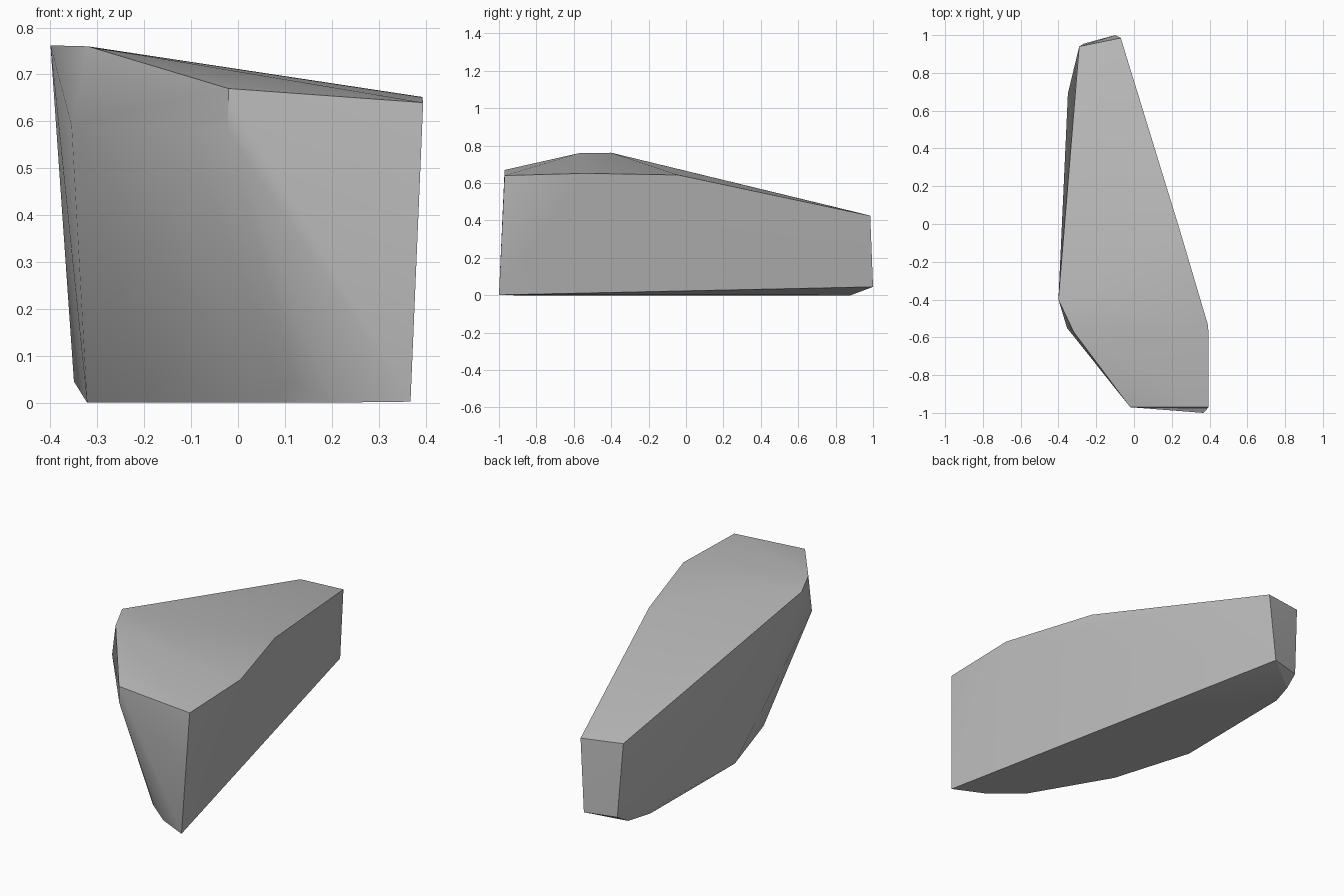
import bpy, bmesh, math

cube = bpy.data.objects.get("Cube")
if cube:
    bpy.data.objects.remove(cube, do_unlink=True)

# Plain stone colour
stone = bpy.data.materials.new("stone_grey")
stone.use_nodes = True
colour = (0.5, 0.5, 0.5, 1)
stone.diffuse_color = colour
stone.node_tree.nodes["Principled BSDF"].inputs["Base Color"].default_value = colour

# Corners of the convex rock, ring by ring
crown = [(-0.02, -0.97, 0.67), (0.395, -0.97, 0.64), (0.393, -0.54, 0.652),
         (0.245, -0.04, 0.643), (-0.07, 0.985, 0.425), (-0.29, 0.94, 0.437),
         (-0.40, -0.40, 0.762), (-0.32, -0.57, 0.76)]
shoulder = [(-0.355, -0.55, 0.59), (-0.022, -0.965, 0.58)]
skirt = [(-0.10, 1.0, 0.045), (-0.265, 0.955, 0.045),
         (-0.35, 0.69, 0.045), (0.12, -0.88, 0.04)]
foot = [(0.368, -1.0, 0.002), (0.205, -0.92, 0), (0.05, -0.79, 0),
        (-0.19, -0.38, 0), (-0.322, 0.05, 0), (-0.315, 0.75, 0),
        (-0.275, 0.88, 0)]

# Rock body: hull of the rings
bm = bmesh.new()
for point in crown + shoulder + skirt + foot:
    bm.verts.new(point)
hull = bmesh.ops.convex_hull(bm, input=bm.verts[:])
loose = {v for v in hull["geom_interior"] if isinstance(v, bmesh.types.BMVert)}
bmesh.ops.delete(bm, geom=list(loose), context="VERTS")
bmesh.ops.dissolve_limit(bm, angle_limit=math.radians(1.5),
                         verts=bm.verts[:], edges=bm.edges[:])
bmesh.ops.recalc_face_normals(bm, faces=bm.faces[:])

mesh = bpy.data.meshes.new("rock")
bm.to_mesh(mesh)
bm.free()
mesh.materials.append(stone)
rock = bpy.data.objects.new("rock", mesh)
bpy.context.collection.objects.link(rock)

# Soft shading with crisp main edges
bpy.ops.object.select_all(action="DESELECT")
rock.select_set(True)
bpy.context.view_layer.objects.active = rock
bpy.ops.object.shade_smooth_by_angle(angle=math.radians(30))
